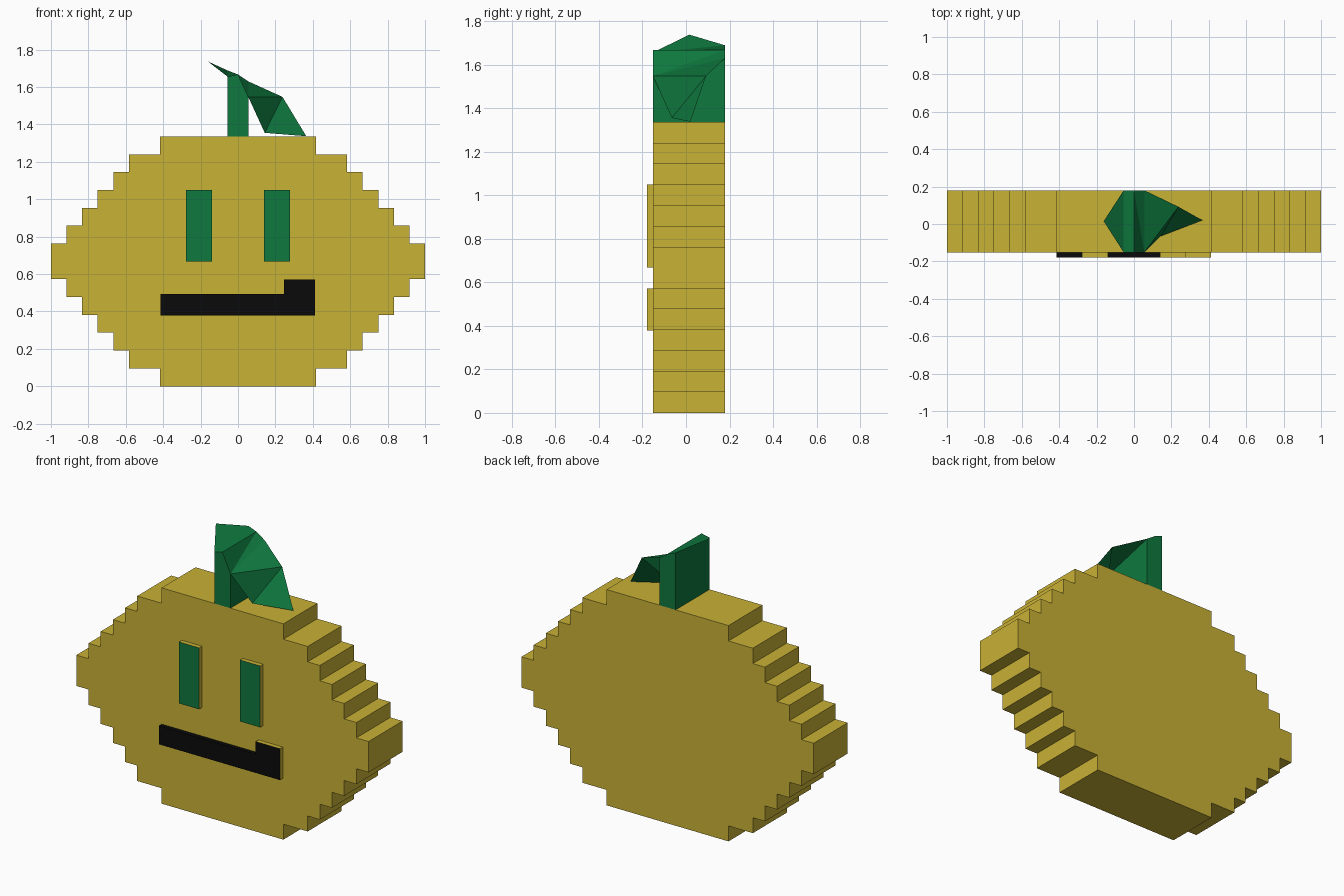
import bpy, bmesh

if "Cube" in bpy.data.objects:
    bpy.data.objects.remove(bpy.data.objects["Cube"])

def material(name, col):
    m = bpy.data.materials.new(name)
    m.diffuse_color = (*col, 1)
    m.use_nodes = True
    m.node_tree.nodes["Principled BSDF"].inputs["Base Color"].default_value = m.diffuse_color
    return m

yellow = material("yellow", (0.584, 0.445, 0.037))
green = material("green", (0.0044, 0.188, 0.048))
black = material("black", (0.003, 0.003, 0.003))

def make(name, bm, mats):
    me = bpy.data.meshes.new(name)
    bm.to_mesh(me)
    bm.free()
    for m in mats:
        me.materials.append(m)
    ob = bpy.data.objects.new(name, me)
    bpy.context.collection.objects.link(ob)
    return ob

def extrude_profile(name, pts, y0, y1, mats, painted=lambda f: False):
    """Extrude an x-z outline along y; painted faces take the second material."""
    bm = bmesh.new()
    face = bm.faces.new([bm.verts.new((x, y0, z)) for x, z in pts])
    ext = bmesh.ops.extrude_face_region(bm, geom=[face], use_keep_orig=True)["geom"]
    for v in ext:
        if isinstance(v, bmesh.types.BMVert):
            v.co.y = y1
    bmesh.ops.recalc_face_normals(bm, faces=bm.faces)
    bm.normal_update()
    for f in bm.faces:
        f.material_index = int(painted(f))
    return make(name, bm, mats)

FRONT, BODY_FRONT, BACK = -0.18, -0.152, 0.18

# Stepped body: half width of each equal-height row, mirrored in x
row = 1.335 / 14
widths = [5, 7, 8, 9, 10, 11, 12, 12, 11, 10, 9, 8, 7, 5]
right = []
for i, w in enumerate(widths):
    for z in (i * row, (i + 1) * row):
        p = (w / 12, z)
        if i == 7 and z == i * row:
            continue            # the two widest rows form one step
        if i == 6 and z > i * row:
            continue
        right.append(p)
outline = right + [(-x, z) for x, z in reversed(right)]
extrude_profile("body", outline, BODY_FRONT, BACK, [yellow])

# Raised eyes with green fronts
def is_front(f):
    return f.normal.y < -0.5

for side, name in ((-1, "left_eye"), (1, "right_eye")):
    a, b = sorted((side * 0.14, side * 0.278))
    extrude_profile(name, [(a, 0.668), (b, 0.668), (b, 1.048), (a, 1.048)],
                    FRONT, -0.145, [yellow, green], is_front)

# Raised crooked mouth: front and upper side of the long bar are black
extrude_profile("mouth",
                [(-0.415, 0.378), (0.413, 0.378), (0.413, 0.572),
                 (0.247, 0.572), (0.247, 0.492), (-0.415, 0.492)],
                FRONT, -0.145, [yellow, black],
                lambda f: is_front(f) or
                (f.normal.z > 0.5 and f.calc_center_median().z < 0.53))

# Stem with a short flap to the left and a drooping leaf to the right
s, f, b, base = 0.055, BODY_FRONT, BACK, 1.335
P = {
    "lf": (-s, f, base), "rf": (s, f, base), "rb": (s, b, base), "lb": (-s, b, base),
    "F": (-s, f, 1.655), "E": (-s, b, 1.688), "A": (0, f, 1.667), "B": (0, b, 1.667),
    "G": (s, f, 1.547), "H": (s, b, 1.63), "flap": (-0.162, 0.015, 1.737),
    "C": (0.238, 0.092, 1.547), "D": (0.143, -0.065, 1.355), "tip": (0.365, 0.02, 1.337),
}
bm = bmesh.new()
V = {k: bm.verts.new(c) for k, c in P.items()}
for face in ("lf rf G A F", "rb lb E B H", "lb lf F E", "rf rb H G", "F A B E",
             "A G B", "G H B",                       # stem
             "F E flap",                             # left flap
             "G C H", "G D C", "D tip C"):           # leaf
    bm.faces.new([V[k] for k in face.split()])
make("stem_and_leaf", bm, [green])
